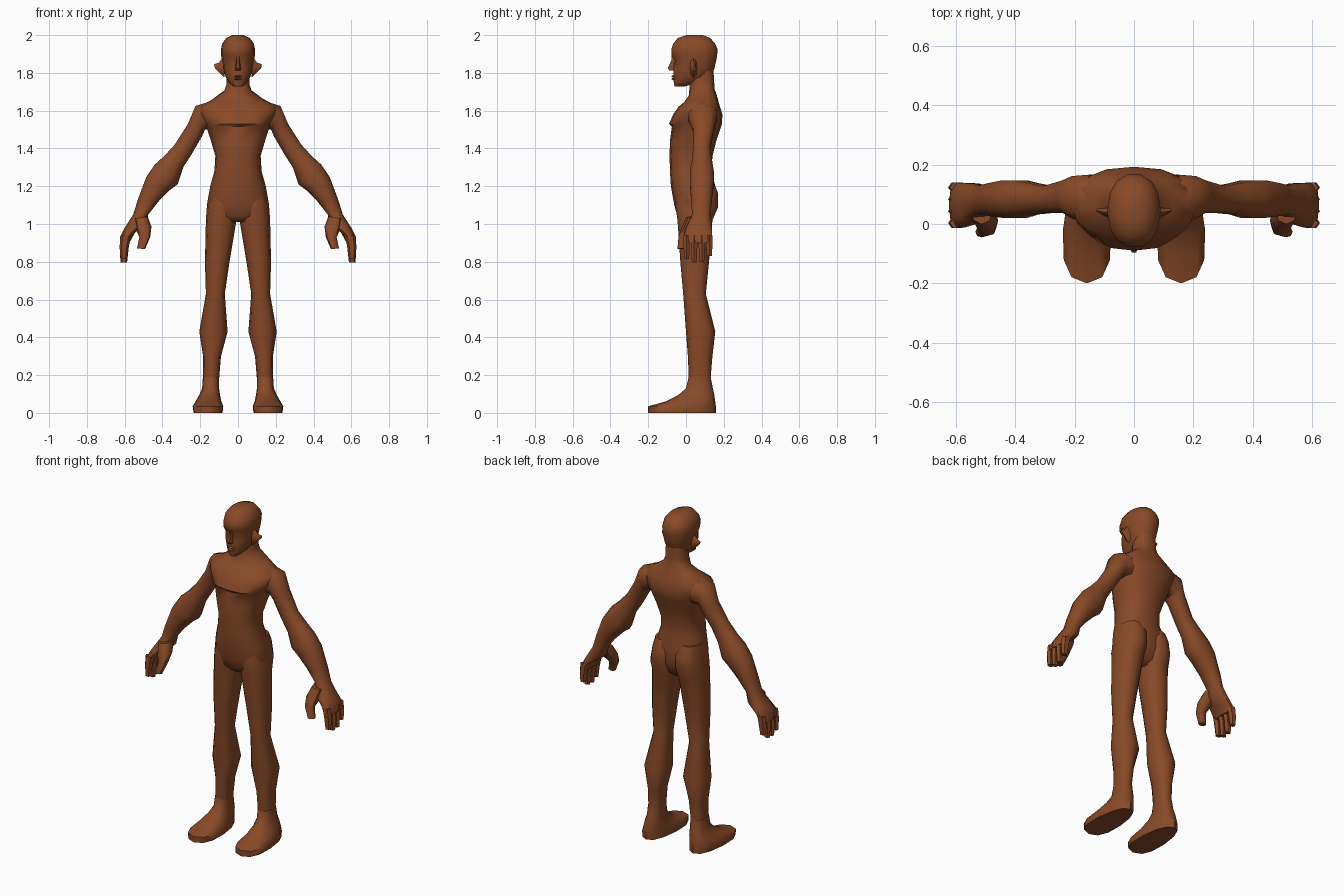
import bpy, bmesh, math
from mathutils import Vector

skin = bpy.data.materials.new("brown_skin")
skin.diffuse_color = (0.25, 0.068, 0.021, 1)


def loft(name, sections, n=12, power=2.3, angle=50):
    """Skin closed rings. Section: (outer xz, inner xz, y front, y back, front tilt, taper)."""
    bm = bmesh.new()
    rings = []
    for sec in sections:
        a, b, yf, yb = sec[:4]
        tilt, taper = (tuple(sec[4:]) + (0, 0))[:2]
        c = Vector(((a[0] + b[0]) / 2, (yf + yb) / 2, (a[1] + b[1]) / 2))
        u = Vector(((a[0] - b[0]) / 2, 0, (a[1] - b[1]) / 2))
        v = Vector((0, (yb - yf) / 2, -tilt))
        ring = []
        for i in range(n):
            t = 2 * math.pi * i / n
            cu = math.copysign(abs(math.cos(t)) ** (2 / power), math.cos(t))
            cv = math.copysign(abs(math.sin(t)) ** (2 / power), math.sin(t))
            ring.append(bm.verts.new(c + u * cu * (1 - taper * cv) + v * cv))
        rings.append(ring)
    for r, q in zip(rings, rings[1:]):
        for i in range(n):
            j = (i + 1) % n
            bm.faces.new((r[i], r[j], q[j], q[i]))
    bm.faces.new(rings[0])
    bm.faces.new(rings[-1])
    bmesh.ops.recalc_face_normals(bm, faces=bm.faces)
    mesh = bpy.data.meshes.new(name)
    bm.to_mesh(mesh)
    bm.free()
    mesh.materials.append(skin)
    ob = bpy.data.objects.new(name, mesh)
    bpy.context.collection.objects.link(ob)
    bpy.ops.object.select_all(action='DESELECT')
    bpy.context.view_layer.objects.active = ob
    ob.select_set(True)
    bpy.ops.object.shade_smooth_by_angle(angle=math.radians(angle))


def upright(name, rows, **kw):
    """Symmetric body part from (half width, z, y front, y back, tilt, taper) rows."""
    loft(name, [((w, z), (-w, z), *rest) for w, z, *rest in rows], **kw)


def pair(name, sections, **kw):
    """Left and right copies of a part described on the +x side."""
    for s, side in ((1, "left"), (-1, "right")):
        loft(f"{name}_{side}", [((s * a[0], a[1]), (s * b[0], b[1]), *r)
                                for a, b, *r in sections], **kw)


# Torso and neck
upright("torso", [
    (0.06, 1.01, -0.02, 0.09), (0.15, 1.04, -0.045, 0.125),
    (0.165, 1.10, -0.062, 0.15), (0.147, 1.20, -0.08, 0.155),
    (0.125, 1.28, -0.085, 0.135), (0.12, 1.36, -0.087, 0.14),
    (0.143, 1.44, -0.085, 0.16), (0.168, 1.515, -0.075, 0.185),
    (0.172, 1.53, -0.09, 0.19), (0.205, 1.58, -0.068, 0.193),
    (0.21, 1.62, -0.04, 0.18), (0.135, 1.66, -0.01, 0.165, -0.015),
    (0.075, 1.70, 0.015, 0.15, -0.02), (0.06, 1.74, 0.02, 0.15),
    (0.06, 1.82, 0.02, 0.145)], n=16, power=2.4)

# Head: chin, jaw, cheeks, brow, skull
upright("head", [
    (0.022, 1.727, -0.06, -0.01), (0.045, 1.745, -0.066, 0.05),
    (0.066, 1.78, -0.068, 0.13), (0.078, 1.82, -0.07, 0.152),
    (0.085, 1.868, -0.06, 0.163), (0.09, 1.895, -0.08, 0.168),
    (0.09, 1.925, -0.081, 0.17), (0.084, 1.955, -0.07, 0.157),
    (0.062, 1.985, -0.045, 0.13), (0.03, 2.0, 0.0, 0.09)], n=14, power=2.2)
upright("nose", [(0.009, 1.90, -0.078, -0.05), (0.009, 1.87, -0.078, -0.05),
                 (0.015, 1.825, -0.1, -0.05), (0.016, 1.812, -0.09, -0.05)],
        n=6, power=2)
for lip, z in (("upper_lip", 1.781), ("lower_lip", 1.768)):
    upright(lip, [(0.012, z - 0.006, -0.07, -0.05), (0.022, z, -0.078, -0.05),
                  (0.012, z + 0.006, -0.07, -0.05)], n=8, power=2)

# Ears
pair("ear", [((0.08, 1.885), (0.07, 1.775), 0.02, 0.06),
             ((0.1, 1.855), (0.088, 1.79), 0.025, 0.055),
             ((0.127, 1.845), (0.122, 1.825), 0.04, 0.052)], n=8, power=2)

# Arms down to the knuckles
pair("arm", [
    ((0.16, 1.645), (0.13, 1.50), 0.0, 0.17),
    ((0.225, 1.625), (0.175, 1.50), 0.015, 0.165),
    ((0.265, 1.53), (0.19, 1.465), 0.035, 0.15),
    ((0.335, 1.42), (0.245, 1.37), 0.035, 0.13),
    ((0.39, 1.36), (0.29, 1.30), 0.03, 0.14),
    ((0.44, 1.315), (0.32, 1.21), 0.018, 0.15),
    ((0.485, 1.25), (0.36, 1.18), 0.018, 0.15),
    ((0.53, 1.13), (0.42, 1.12), 0.025, 0.14),
    ((0.555, 1.05), (0.475, 1.05), 0.03, 0.13),
    ((0.60, 0.98), (0.485, 1.0), 0.0, 0.14),
    ((0.625, 0.93), (0.545, 0.955), -0.015, 0.142),
    ((0.624, 0.90), (0.57, 0.91), -0.015, 0.142)], n=10)

# Fingers and thumbs
for i, tip in enumerate((0.815, 0.797, 0.80, 0.83)):
    y = -0.015 + i * 0.04
    pair(f"finger_{i + 1}", [
        ((0.622, 0.94), (0.565, 0.94), y, y + 0.037),
        ((0.627, 0.88), (0.578, 0.88), y, y + 0.037),
        ((0.622, tip), (0.587, tip), y + 0.004, y + 0.033)], n=6)
pair("thumb", [
    ((0.55, 1.03), (0.478, 1.04), 0.0, 0.09),
    ((0.54, 0.97), (0.458, 0.985), -0.025, 0.05),
    ((0.522, 0.93), (0.465, 0.93), -0.04, 0.01),
    ((0.535, 0.87), (0.492, 0.868), -0.045, -0.008)], n=8)

# Legs: (outer x, inner x, z, y front, y back)
leg = [(0.14, 0.02, 1.23, -0.03, 0.14), (0.15, 0.006, 1.17, -0.05, 0.168),
       (0.165, 0.004, 1.09, -0.055, 0.17), (0.17, 0.008, 1.02, -0.045, 0.14),
       (0.175, 0.045, 0.8, -0.03, 0.122), (0.17, 0.07, 0.63, -0.015, 0.105),
       (0.205, 0.055, 0.43, 0.0, 0.155), (0.185, 0.09, 0.3, 0.01, 0.14),
       (0.185, 0.1, 0.18, 0.015, 0.13), (0.185, 0.1, 0.1, 0.02, 0.145)]
pair("leg", [((o, z), (i, z), f, b) for o, i, z, f, b in leg])

# Feet: stacked sole outlines rising to the ankle
foot = [(0.235, 0.082, 0.0, -0.2, 0.158, 0.15), (0.24, 0.078, 0.035, -0.2, 0.158, 0.15),
        (0.225, 0.088, 0.06, -0.11, 0.155, 0.1), (0.205, 0.095, 0.095, -0.04, 0.15, 0),
        (0.19, 0.1, 0.13, 0.0, 0.142, 0), (0.186, 0.1, 0.19, 0.014, 0.131, 0)]
pair("foot", [((o, z), (i, z), f, b, 0, t) for o, i, z, f, b, t in foot], power=2.4)
